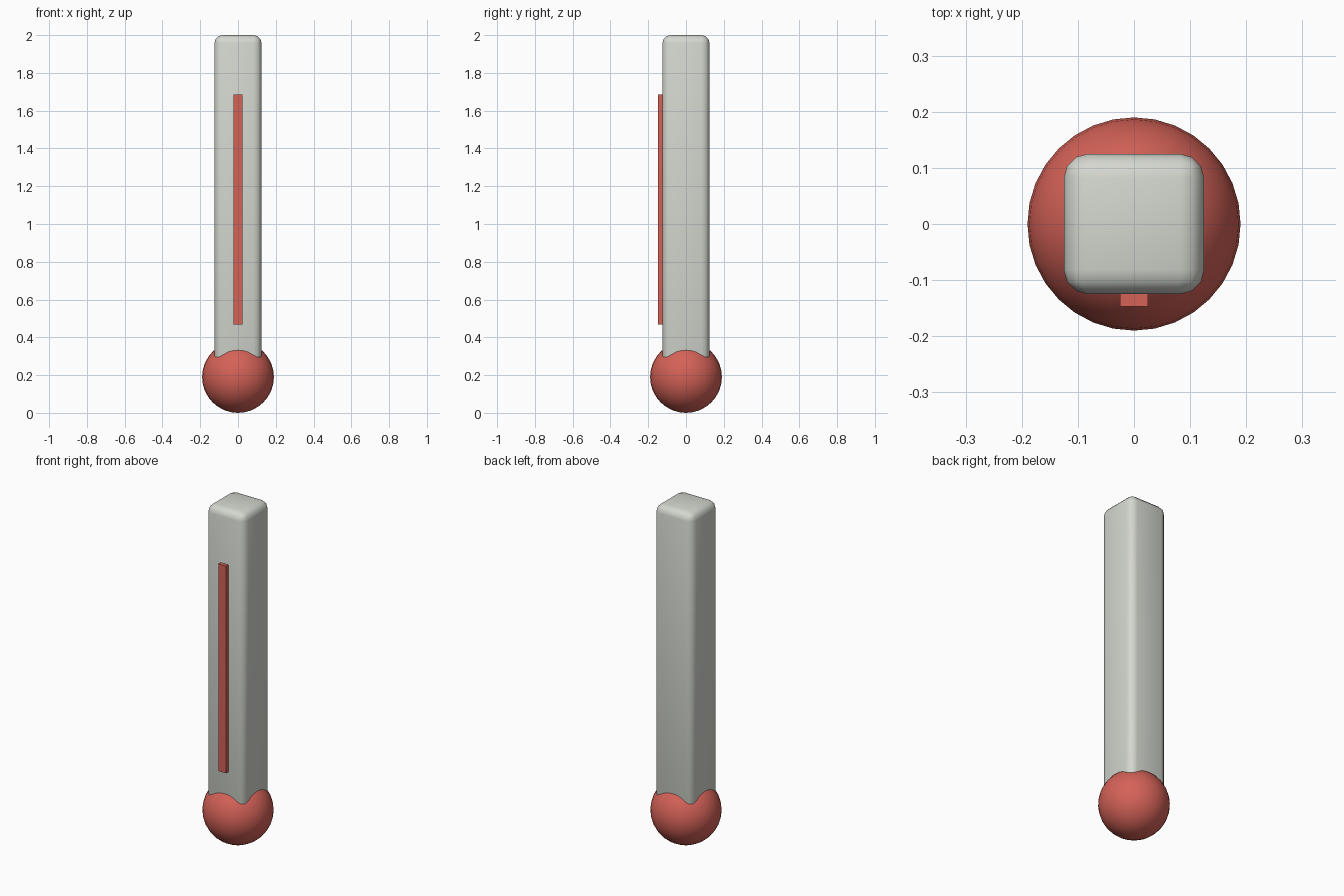
import bpy
import math

if "Cube" in bpy.data.objects:
    bpy.data.objects.remove(bpy.data.objects["Cube"])


def material(name, rgb):
    m = bpy.data.materials.new(name)
    m.diffuse_color = (*rgb, 1.0)
    m.use_nodes = True
    m.node_tree.nodes["Principled BSDF"].inputs["Base Color"].default_value = m.diffuse_color
    return m


def box(name, x, y, z, mat):
    # box from (min, max) pairs
    bpy.ops.mesh.primitive_cube_add(size=1, location=[(a + b) / 2 for a, b in (x, y, z)])
    ob = bpy.context.object
    ob.name = name
    ob.scale = [b - a for a, b in (x, y, z)]
    bpy.ops.object.transform_apply(location=False, rotation=False, scale=True)
    ob.data.materials.append(mat)
    return ob


red = material("red", (0.66, 0.122, 0.096))
grey = material("pale grey", (0.66, 0.68, 0.625))

# round bulb at the base
bpy.ops.mesh.primitive_uv_sphere_add(segments=32, ring_count=16, radius=0.19, location=(0, 0, 0.19))
bulb = bpy.context.object
bulb.name = "bulb"
bulb.data.materials.append(red)
bpy.ops.object.shade_smooth()

# square tube with rounded edges
tube = box("tube", (-0.125, 0.125), (-0.125, 0.125), (0.2, 2.0), grey)
bevel = tube.modifiers.new("rounded edges", 'BEVEL')
bevel.width = 0.043
bevel.segments = 3
bpy.ops.object.modifier_apply(modifier=bevel.name)
bpy.ops.object.shade_smooth_by_angle(angle=math.radians(35))

# liquid column on the front
box("liquid_column", (-0.025, 0.025), (-0.147, -0.115), (0.467, 1.685), red)
